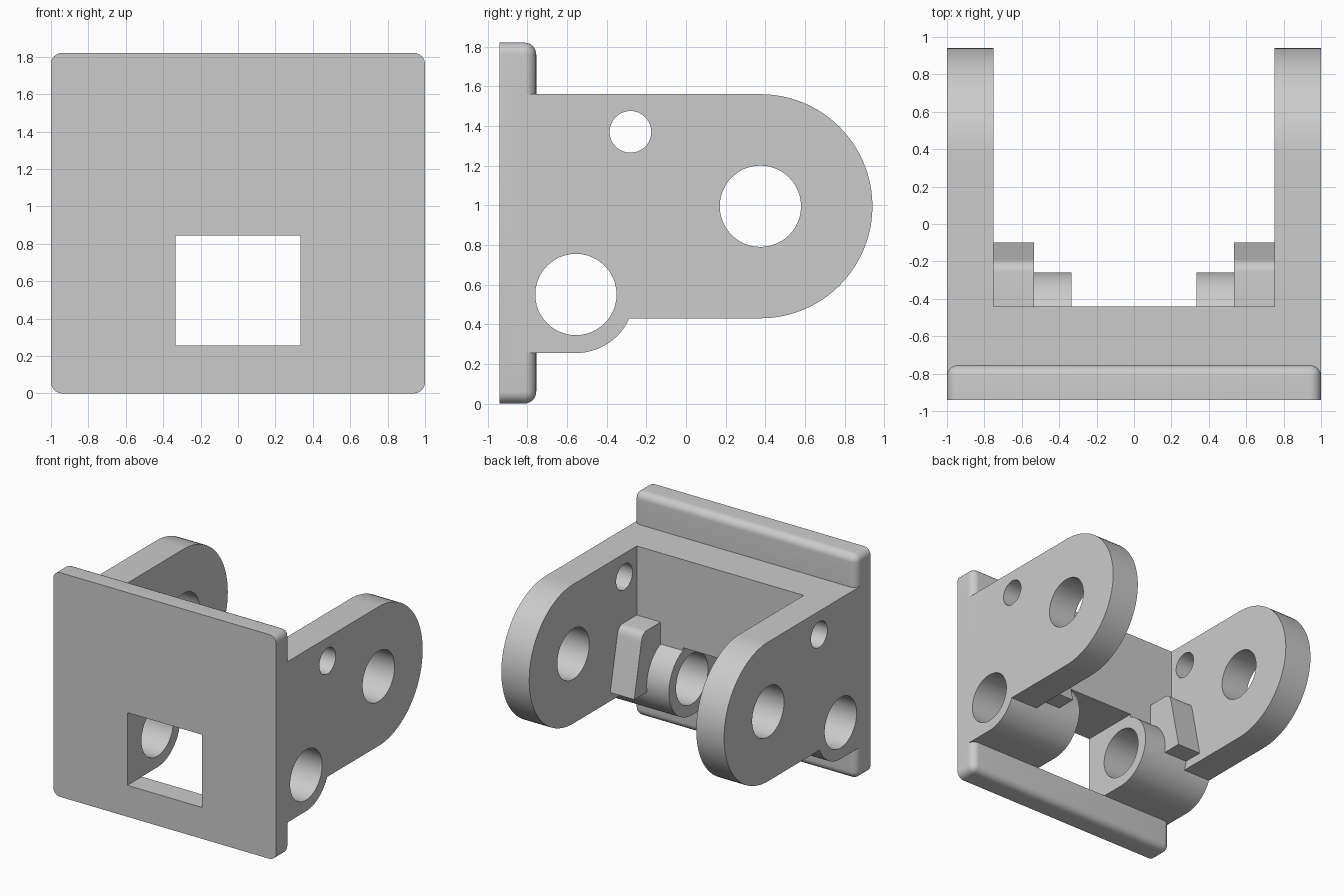
import bpy, bmesh
from math import cos, sin, pi
from mathutils import Vector

cube = bpy.data.objects.get("Cube")
if cube:
    bpy.data.objects.remove(cube, do_unlink=True)

grey = bpy.data.materials.new("plain_grey")
grey.use_nodes = True
grey.diffuse_color = (0.6, 0.6, 0.6, 1)
grey.node_tree.nodes["Principled BSDF"].inputs["Base Color"].default_value = (0.6, 0.6, 0.6, 1)


def make_object(name, bm):
    bmesh.ops.recalc_face_normals(bm, faces=bm.faces)
    mesh = bpy.data.meshes.new(name)
    bm.to_mesh(mesh)
    bm.free()
    mesh.materials.append(grey)
    obj = bpy.data.objects.new(name, mesh)
    bpy.context.collection.objects.link(obj)
    return obj


def extrude_x(name, profile, x0, x1):
    """Solid from a (y, z) profile swept from x0 to x1."""
    bm = bmesh.new()
    face = bm.faces.new([bm.verts.new((x0, y, z)) for y, z in profile])
    swept = bmesh.ops.extrude_face_region(bm, geom=[face])["geom"]
    bmesh.ops.translate(bm, vec=(x1 - x0, 0, 0),
                        verts=[v for v in swept if isinstance(v, bmesh.types.BMVert)])
    return make_object(name, bm)


def rect(y0, y1, z0, z1):
    return [(y0, z0), (y1, z0), (y1, z1), (y0, z1)]


def arc(cy, cz, r, start, end, steps):
    angles = [start + (end - start) * i / steps for i in range(steps + 1)]
    return [(cy + r * cos(a), cz + r * sin(a)) for a in angles]


def combine(body, other, operation):
    mod = body.modifiers.new("combine", 'BOOLEAN')
    mod.operation = operation
    mod.solver = 'EXACT'
    mod.object = other
    bpy.context.view_layer.objects.active = body
    bpy.ops.object.modifier_apply(modifier=mod.name)
    bpy.data.objects.remove(other, do_unlink=True)


# Face plate: every edge rounded except those around the flat front
FRONT, BACK = -0.94, -0.755
body = extrude_x("hinge_bracket", rect(FRONT, BACK, 0, 1.82), -1, 1)
bm = bmesh.new()
bm.from_mesh(body.data)
edges = [e for e in bm.edges if any(v.co.y > FRONT + 0.1 for v in e.verts)]
bmesh.ops.bevel(bm, geom=edges, offset=0.06, segments=8, profile=0.5, affect='EDGES')
bm.to_mesh(body.data)
bm.free()

# Cross wall behind the plate, with the window through both
combine(body, extrude_x("wall", rect(-0.85, -0.44, 0.43, 1.56), -1, 1), 'UNION')
combine(body, extrude_x("window", rect(-1.2, 0, 0.255, 0.845), -0.335, 0.335), 'DIFFERENCE')

# Arms, pin bosses and stop ribs on both sides
arm = [(-0.85, 0.43)] + arc(0.375, 0.995, 0.565, -pi / 2, pi / 2, 48) + [(-0.85, 1.56)]
boss = [(-0.85, 0.255)] + arc(-0.555, 0.55, 0.295, -pi / 2, pi / 2, 40) + [(-0.85, 0.845)]
a, b, c = Vector((-0.19, 0.93)), Vector((-0.205, 1.0)), Vector((-0.26, 1.0))
corner = [a * (1 - t) ** 2 + b * 2 * t * (1 - t) + c * t * t for t in (i / 6 for i in range(7))]
rib = [(-0.5, 0.5), (-0.1, 0.5)] + [tuple(p) for p in corner] + [(-0.5, 1.0)]
for side in (-1, 1):
    for name, profile, inner, outer in (("arm", arm, 0.75, 1),
                                        ("boss", boss, 0.335, 1),
                                        ("rib", rib, 0.535, 0.8)):
        combine(body, extrude_x(name, profile, side * inner, side * outer), 'UNION')

# Pin holes straight through
for y, z, r in ((0.375, 0.995, 0.205), (-0.28, 1.37, 0.105), (-0.555, 0.55, 0.205)):
    hole = arc(y, z, r, 0, 2 * pi, 48)[:-1]
    combine(body, extrude_x("hole", hole, -1.2, 1.2), 'DIFFERENCE')

# Smooth curved faces, sharp corners
bpy.ops.object.select_all(action='DESELECT')
body.select_set(True)
bpy.context.view_layer.objects.active = body
bpy.ops.object.shade_smooth_by_angle(angle=pi / 6)
